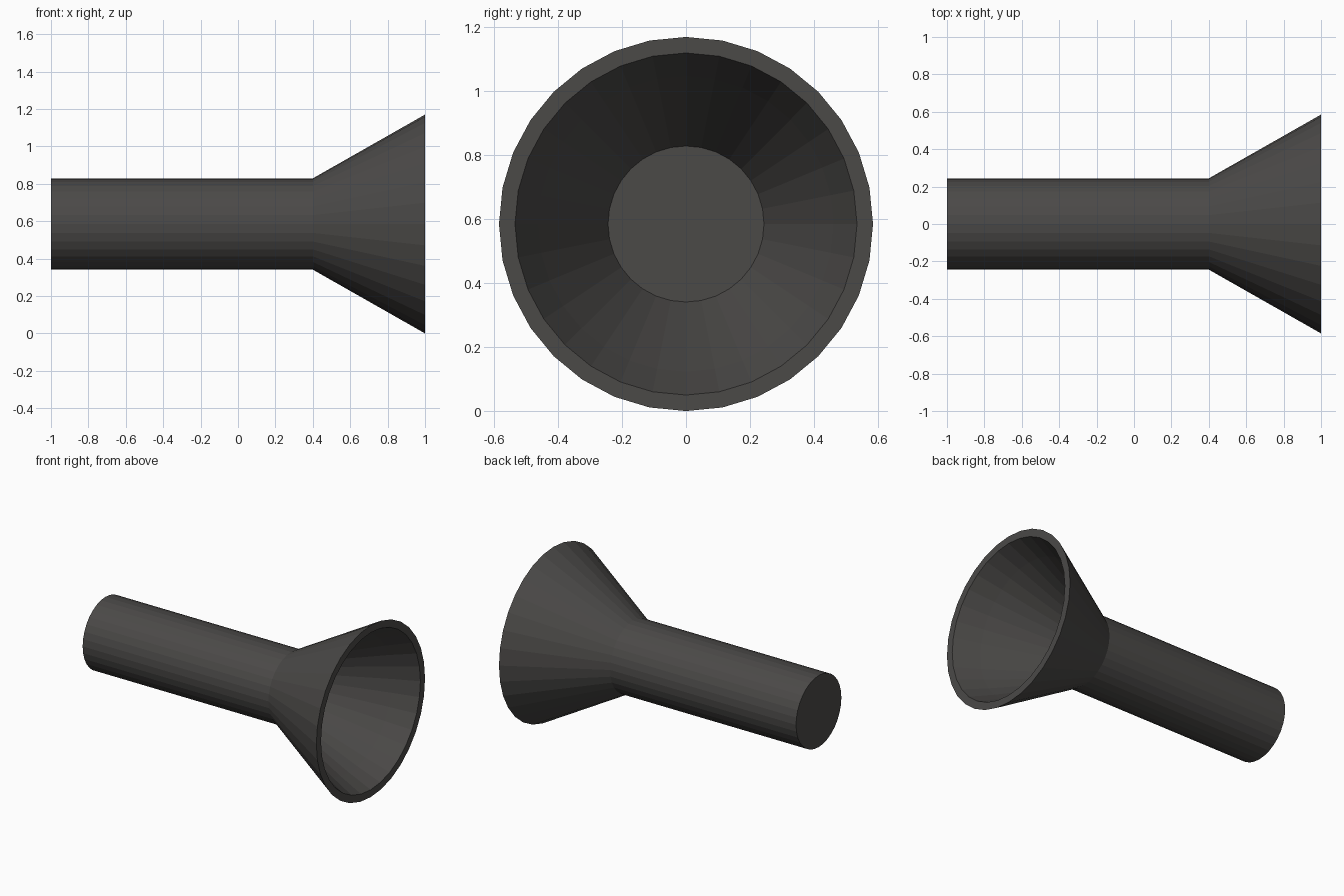
import bpy, bmesh
from math import sin, cos, tau

if "Cube" in bpy.data.objects:
    bpy.data.objects.remove(bpy.data.objects["Cube"])

SIDES = 32
AXIS_Z = 0.585

dark = bpy.data.materials.new("dark_grey")
dark.diffuse_color = (0.07, 0.067, 0.064, 1)
dark.use_nodes = True
dark.node_tree.nodes["Principled BSDF"].inputs["Base Color"].default_value = dark.diffuse_color


def lathe(name, profile, cap_start=False, cap_end=False):
    """Turn (x, radius) points around the long axis into a faceted shell."""
    bm = bmesh.new()
    rings = []
    for x, r in profile:
        rings.append([bm.verts.new((x, r * sin(tau * i / SIDES),
                                    AXIS_Z + r * cos(tau * i / SIDES)))
                      for i in range(SIDES)])
    for a, b in zip(rings, rings[1:]):
        for i in range(SIDES):
            j = (i + 1) % SIDES
            bm.faces.new((a[i], b[i], b[j], a[j]))
    # ring order runs clockwise seen from +x
    if cap_start:
        bm.faces.new(rings[0])
    if cap_end:
        bm.faces.new(rings[-1][::-1])
    mesh = bpy.data.meshes.new(name)
    bm.to_mesh(mesh)
    bm.free()
    mesh.materials.append(dark)
    obj = bpy.data.objects.new(name, mesh)
    bpy.context.collection.objects.link(obj)
    return obj


# straight tube, closed at both ends
lathe("handle", [(-1, 0.244), (0.4, 0.244)], cap_start=True, cap_end=True)

# flared head: outer cone, flat rim, inner lip, inner cone
lathe("flared_head", [(0.4, 0.244), (1, 0.585), (1, 0.535),
                      (0.838, 0.462), (0.4, 0.244)])
